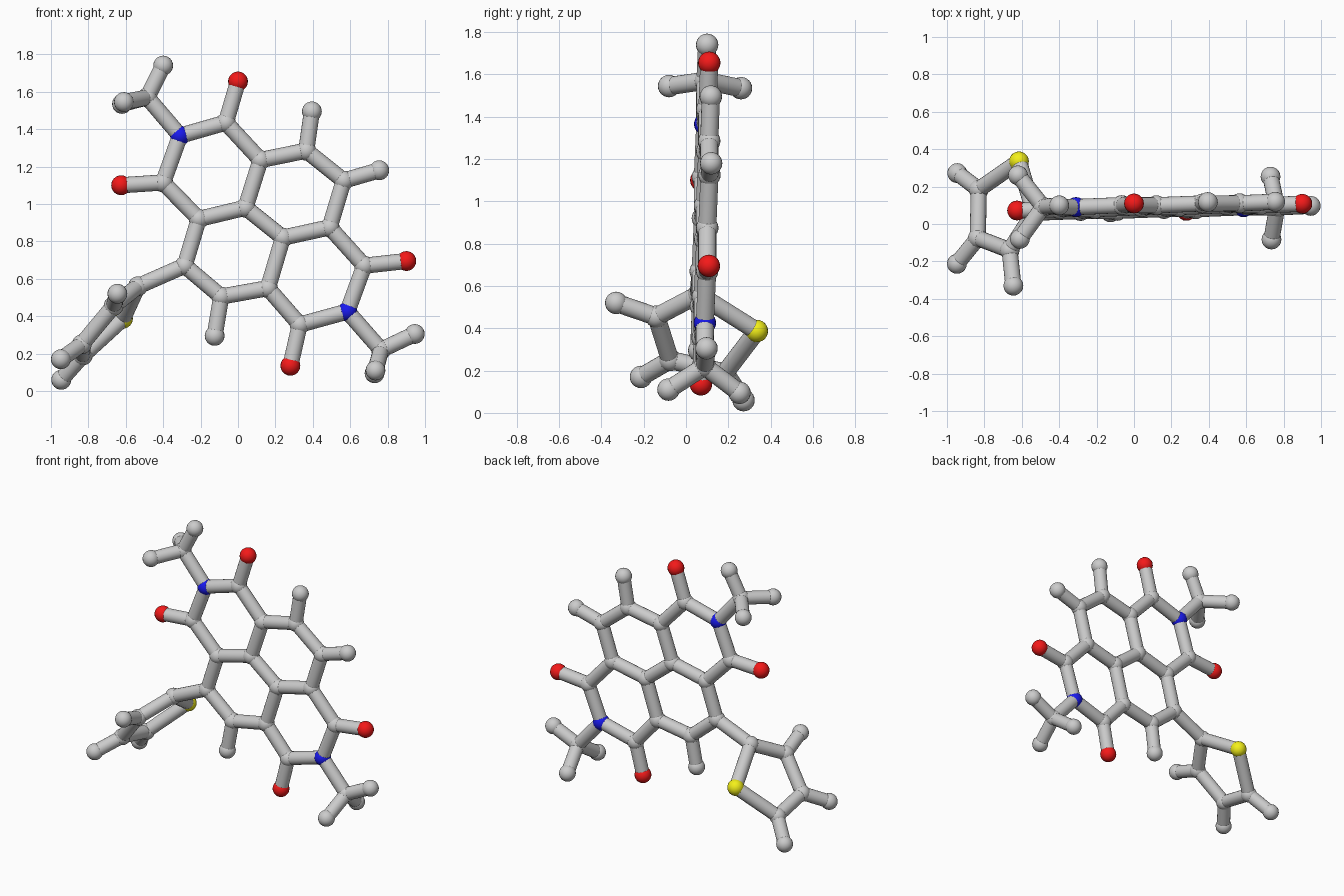
import bpy
from mathutils import Vector

if "Cube" in bpy.data.objects:
    bpy.data.objects.remove(bpy.data.objects["Cube"])

ATOM_R, BOND_R = 0.053, 0.043


def sheet(x, z):
    # the fused rings lie in one slightly tilted plane
    return (x, 0.057 + 0.032 * (x + z), z)


def mat(name, col):
    m = bpy.data.materials.new(name)
    m.diffuse_color = col
    m.use_nodes = True
    m.node_tree.nodes["Principled BSDF"].inputs["Base Color"].default_value = m.diffuse_color
    return m


RED = mat("red", (0.9, 0.01, 0.01, 1))
BLUE = mat("blue", (0.01, 0.01, 0.85, 1))
YELLOW = mat("yellow", (0.9, 0.87, 0.01, 1))
COLOURS = {"oxygen": RED, "nitrogen": BLUE, "sulfur": YELLOW}

# planar atoms: x, z
flat = {
    "nitrogen_1": (-.31, 1.365), "carbon_a": (-.065, 1.435), "oxygen_a": (0, 1.655),
    "carbon_b": (.12, 1.235), "carbon_c": (.365, 1.285), "hydrogen_c": (.395, 1.495),
    "carbon_d": (.565, 1.125), "hydrogen_d": (.755, 1.18), "carbon_e": (.49, .875),
    "carbon_f": (.24, .82), "carbon_g": (.04, .98), "carbon_h": (-.21, .92),
    "carbon_i": (-.40, 1.115), "oxygen_i": (-.625, 1.10), "carbon_j": (-.285, .67),
    "carbon_k": (-.09, .505), "hydrogen_k": (-.125, .295), "carbon_l": (.16, .55),
    "carbon_m": (.33, .355), "oxygen_m": (.28, .135), "nitrogen_2": (.585, .425),
    "carbon_n": (.675, .67), "oxygen_n": (.90, .695),
    "methyl_1": (-.485, 1.57), "methyl_1_h1": (-.40, 1.74),
    "methyl_2": (.765, .22), "methyl_2_h1": (.945, .305),
}
atoms = {k: sheet(*v) for k, v in flat.items()}
# methyl side atoms and the twisted five-sided ring
atoms.update({
    "methyl_1_h2": (-.61, -.08, 1.545), "methyl_1_h3": (-.62, .26, 1.535),
    "methyl_2_h2": (.735, -.083, .11), "methyl_2_h3": (.73, .253, .095),
    "ring_1": (-.535, .06, .56), "sulfur": (-.615, .335, .387),
    "ring_2": (-.83, .185, .19), "ring_3": (-.835, -.075, .25),
    "ring_4": (-.665, -.14, .455), "ring_2_h": (-.945, .272, .06),
    "ring_3_h": (-.947, -.213, .17), "ring_4_h": (-.645, -.33, .52),
})

# chains of bonded atoms
C = "carbon_"
chains = [
    ["nitrogen_1", C+"a", C+"b", C+"g", C+"h", C+"i", "nitrogen_1", "methyl_1"],
    [C+"b", C+"c", C+"d", C+"e", C+"f", C+"g"],
    [C+"h", C+"j", C+"k", C+"l", C+"f"],
    [C+"l", C+"m", "nitrogen_2", C+"n", C+"e"],
    ["nitrogen_2", "methyl_2"],
    [C+"j", "ring_1", "sulfur", "ring_2", "ring_3", "ring_4", "ring_1"],
]
chains += [[C + s, "oxygen_" + s] for s in "aimn"]
chains += [[C + s, "hydrogen_" + s] for s in "cdk"]
chains += [[f"methyl_{i}", f"methyl_{i}_h{j}"] for i in (1, 2) for j in (1, 2, 3)]
chains += [[f"ring_{i}", f"ring_{i}_h"] for i in (2, 3, 4)]


def finish(name):
    ob = bpy.context.object
    ob.name = name
    bpy.ops.object.shade_smooth_by_angle()
    return ob


# atom balls
for name, p in atoms.items():
    bpy.ops.mesh.primitive_uv_sphere_add(segments=20, ring_count=12, radius=ATOM_R, location=p)
    ob = finish(name)
    m = COLOURS.get(name.split("_")[0])
    if m:
        ob.data.materials.append(m)

# bond rods
for chain in chains:
    for a, b in zip(chain, chain[1:]):
        p, q = Vector(atoms[a]), Vector(atoms[b])
        bpy.ops.mesh.primitive_cylinder_add(vertices=20, radius=BOND_R, depth=(q - p).length,
                                            location=(p + q) / 2)
        ob = finish(f"bond_{a}_{b}")
        ob.rotation_euler = (q - p).to_track_quat('Z', 'Y').to_euler()
